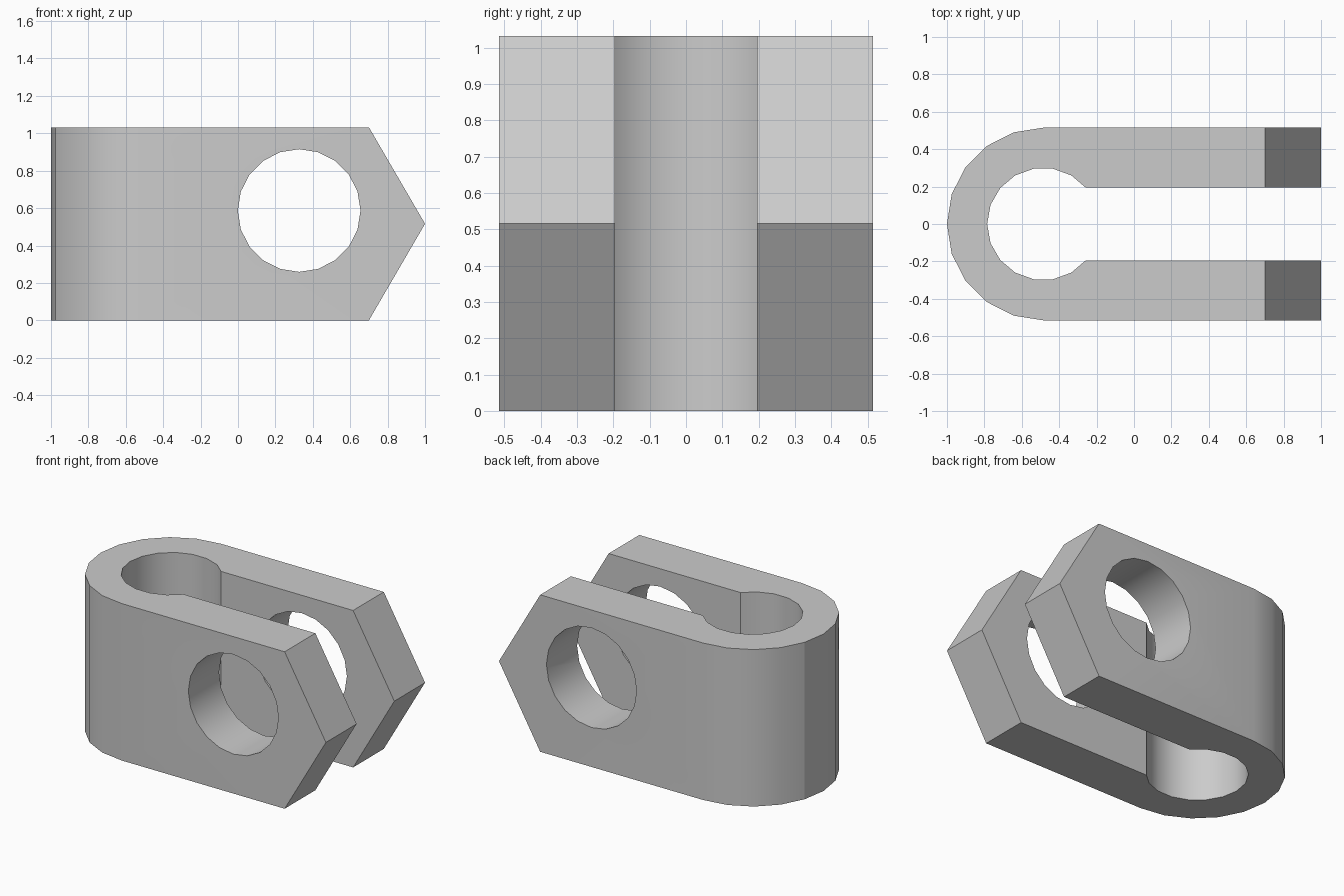
import bpy, bmesh
from math import sin, cos, pi, radians
from mathutils import Matrix, Vector

if "Cube" in bpy.data.objects:
    bpy.data.objects.remove(bpy.data.objects["Cube"])

HEIGHT, HALF_WIDTH, SLOT = 1.032, 0.515, 0.196
BEND_X, BEND_R, TIP_START = -0.485, 0.30, 0.70

grey = bpy.data.materials.new("plain grey")
grey.use_nodes = True
colour = (0.6, 0.6, 0.6, 1)
grey.diffuse_color = colour
grey.node_tree.nodes["Principled BSDF"].inputs["Base Color"].default_value = colour


def make_object(name, bm):
    bmesh.ops.recalc_face_normals(bm, faces=bm.faces)
    mesh = bpy.data.meshes.new(name)
    bm.to_mesh(mesh)
    bm.free()
    mesh.materials.append(grey)
    obj = bpy.data.objects.new(name, mesh)
    bpy.context.collection.objects.link(obj)
    return obj


def arc(radius, start, end, steps):
    angles = [radians(start + (end - start) * i / steps) for i in range(steps + 1)]
    return [(BEND_X + radius * cos(a), radius * sin(a)) for a in angles]


# U-shaped outline: round outer bend, wider round pocket, straight slot
outline = [(1, HALF_WIDTH)] + arc(HALF_WIDTH, 90, 270, 10) + [(1, -HALF_WIDTH), (1, -SLOT)]
pocket = arc(BEND_R, -40, -320, 14)
pocket[0], pocket[-1] = (-0.26, -SLOT), (-0.26, SLOT)
outline += pocket + [(1, SLOT)]

bm = bmesh.new()
base = bm.faces.new([bm.verts.new((x, y, 0)) for x, y in outline])
top = bmesh.ops.extrude_face_region(bm, geom=[base])["geom"]
bmesh.ops.translate(bm, vec=(0, 0, HEIGHT), verts=[v for v in top if isinstance(v, bmesh.types.BMVert)])

# Pointed arm ends, cut by two sloping planes
for side in (1, -1):
    cut = bmesh.ops.bisect_plane(
        bm, geom=bm.verts[:] + bm.edges[:] + bm.faces[:], plane_co=(1, 0, HEIGHT / 2),
        plane_no=Vector((HEIGHT / 2, 0, side * (1 - TIP_START))).normalized(), clear_outer=True)
    edges = [e for e in cut["geom_cut"] if isinstance(e, bmesh.types.BMEdge)]
    bmesh.ops.holes_fill(bm, edges=edges, sides=0)
clevis = make_object("clevis_body", bm)

# Round pin hole through both arms
bm = bmesh.new()
bmesh.ops.create_cone(bm, cap_ends=True, segments=20, radius1=0.328, radius2=0.328, depth=2,
                      matrix=Matrix.Translation((0.327, 0, 0.587)) @ Matrix.Rotation(pi / 2, 4, "X"))
cutter = make_object("pin_hole_cutter", bm)
cutter.hide_render = True
hole = clevis.modifiers.new("pin hole", "BOOLEAN")
hole.operation, hole.solver, hole.object = "DIFFERENCE", "EXACT", cutter
bpy.ops.object.select_all(action="DESELECT")
bpy.context.view_layer.objects.active = clevis
clevis.select_set(True)
bpy.ops.object.modifier_apply(modifier=hole.name)
bpy.data.objects.remove(cutter)

# Smooth bends, with the creases beside the back edge kept sharp
bpy.ops.object.shade_smooth_by_angle(angle=radians(30))
crease_x = BEND_X - HALF_WIDTH * cos(pi / 10)
for edge in clevis.data.edges:
    if all(abs(clevis.data.vertices[v].co.x - crease_x) < 0.001 for v in edge.vertices):
        edge.use_edge_sharp = True
